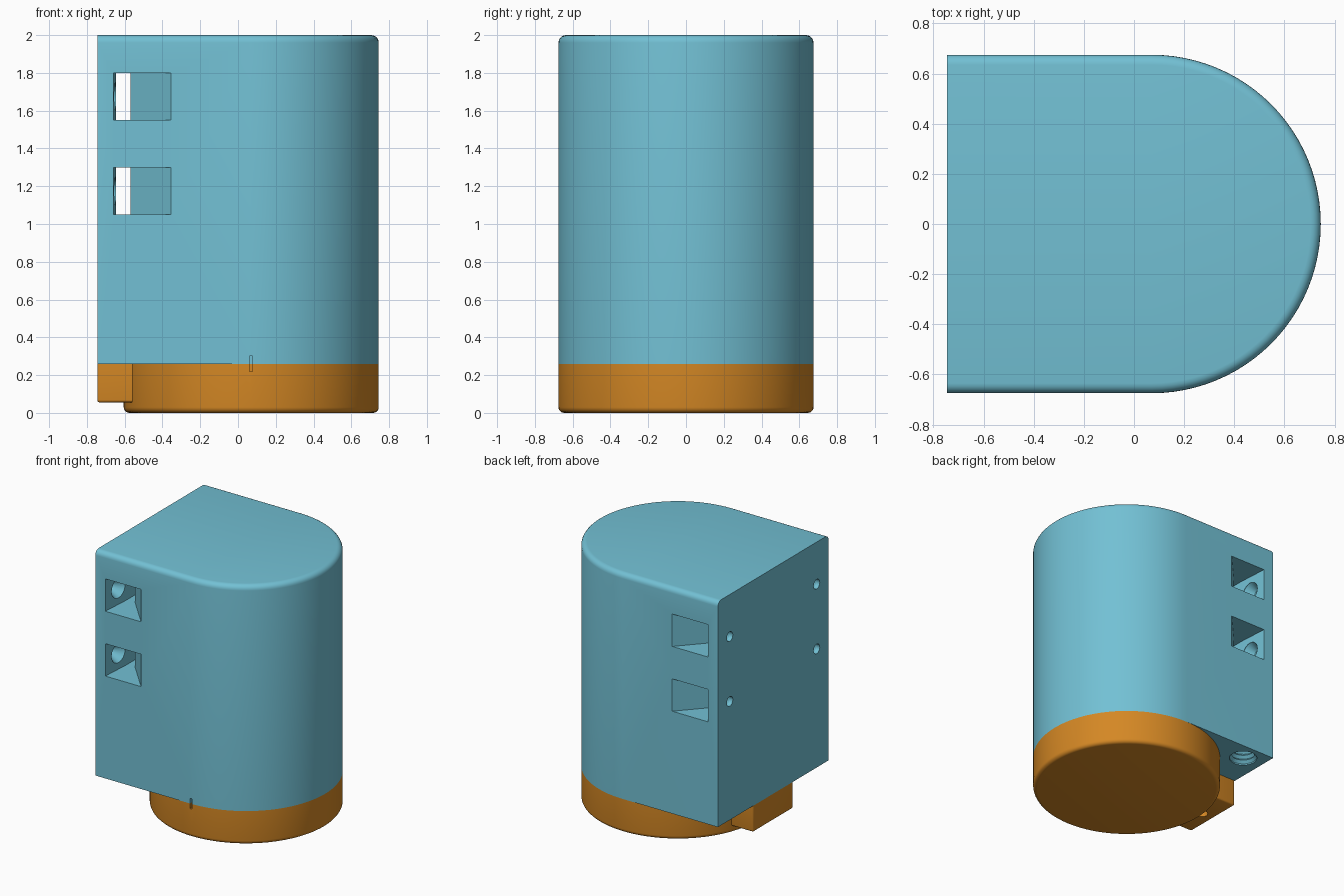
import bpy, bmesh
from math import sin, cos, pi, radians
from mathutils import Matrix

if "Cube" in bpy.data.objects:
    bpy.data.objects.remove(bpy.data.objects["Cube"])

LEFT, CX, R = -0.745, 0.07, 0.675      # flat back plate, round centre, radius
SEAM, TOP = 0.26, 2.0


def material(name, rgb):
    m = bpy.data.materials.new(name)
    m.use_nodes = True
    m.diffuse_color = (*rgb, 1)
    m.node_tree.nodes["Principled BSDF"].inputs["Base Color"].default_value = (*rgb, 1)
    return m


teal = material("teal", (0.17, 0.53, 0.66))
orange = material("orange", (0.66, 0.245, 0.018))


def finish(bm, name, mat):
    bmesh.ops.recalc_face_normals(bm, faces=bm.faces)
    me = bpy.data.meshes.new(name)
    bm.to_mesh(me)
    bm.free()
    ob = bpy.data.objects.new(name, me)
    bpy.context.collection.objects.link(ob)
    me.materials.append(mat)
    return ob


def prism(outline, z0, z1):
    bm = bmesh.new()
    face = bm.faces.new([bm.verts.new((x, y, z0)) for x, y in outline])
    out = bmesh.ops.extrude_face_region(bm, geom=[face])["geom"]
    bmesh.ops.translate(bm, verts=[v for v in out if isinstance(v, bmesh.types.BMVert)],
                        vec=(0, 0, z1 - z0))
    return bm


def lathe(profile, sides, matrix):
    """Closed solid of revolution from (radius, height) points."""
    bm = bmesh.new()
    rings = [[bm.verts.new((r * cos(2 * pi * i / sides), r * sin(2 * pi * i / sides), z))
              for i in range(sides)] for r, z in profile]
    for a, b in zip(rings, rings[1:]):
        for i in range(sides):
            j = (i + 1) % sides
            bm.faces.new((a[i], a[j], b[j], b[i]))
    bm.faces.new(rings[0])
    bm.faces.new(rings[-1])
    bm.transform(matrix)
    return bm


def box(x0, x1, y0, y1, z0, z1):
    return prism([(x0, y0), (x1, y0), (x1, y1), (x0, y1)], z0, z1)


def cut(ob, bm, mat):
    cutter = finish(bm, "cutter", mat)
    mod = ob.modifiers.new("cut", "BOOLEAN")
    mod.operation, mod.solver, mod.object = "DIFFERENCE", "EXACT", cutter
    bpy.context.view_layer.objects.active = ob
    bpy.ops.object.modifier_apply(modifier=mod.name)
    bpy.data.objects.remove(cutter)


def smooth(ob):
    bpy.ops.object.select_all(action="DESELECT")
    ob.select_set(True)
    bpy.context.view_layer.objects.active = ob
    bpy.ops.object.shade_smooth_by_angle(angle=radians(30))


# Main housing: D-shaped prism, top rim rounded except along the flat plate
steps = 48
outline = [(CX + R * cos(a), R * sin(a))
           for a in (-pi / 2 + pi * i / steps for i in range(steps + 1))]
outline += [(LEFT, R), (LEFT, -R)]
bm = prism(outline, SEAM, TOP)
rim = [e for e in bm.edges
       if all(v.co.z > TOP - 0.01 for v in e.verts)
       and not all(v.co.x < LEFT + 0.01 for v in e.verts)]
bmesh.ops.bevel(bm, geom=rim, offset=0.04, segments=5, profile=0.5, affect="EDGES")
housing = finish(bm, "housing", teal)

# Two side-to-side channels with flared mouths, each with two screw holes
mouth = [(-0.66, -0.8), (-0.66, -0.675), (-0.645, -0.44), (-0.645, 0.44), (-0.66, 0.675),
         (-0.66, 0.8), (-0.355, 0.8), (-0.355, 0.675), (-0.57, 0.44), (-0.57, -0.44),
         (-0.355, -0.675), (-0.355, -0.8)]
for z in (1.175, 1.675):
    cut(housing, prism(mouth, z - 0.125, z + 0.125), teal)
    for side in (-1, 1):
        along_x = Matrix.Translation((LEFT, side * 0.53, z)) @ Matrix.Rotation(pi / 2, 4, "Y")
        screw = [(0.037, -0.05), (0.037, 0.03), (0.075, 0.09), (0.075, 0.11)]
        cut(housing, lathe(screw, 24, along_x), teal)

# Threaded sockets under the plate corners
thread = [(0.1, -0.05), (0.1, 0.01)]
for i in range(5):
    thread += [(0.08, 0.03 + i * 0.04), (0.1, 0.05 + i * 0.04)]
for side in (-1, 1):
    cut(housing, lathe(thread, 32, Matrix.Translation((-0.58, side * 0.535, SEAM))), teal)

# Round base cap with a softened bottom rim
r = 0.03
profile = [(R - r + r * sin(a), r - r * cos(a)) for a in (pi / 2 * i / 5 for i in range(6))]
base = finish(lathe(profile + [(R, SEAM)], 96, Matrix.Translation((CX, 0, 0))),
              "base_cap", orange)

# Latch tab joined to the cap, with a small hole underneath
bm = box(LEFT, -0.45, -0.245, 0.245, 0.055, SEAM)
low = [e for e in bm.edges if any(v.co.z < 0.1 for v in e.verts)
       and any(v.co.x < LEFT + 0.01 for v in e.verts)]
bmesh.ops.bevel(bm, geom=low, offset=0.014, segments=3, profile=0.5, affect="EDGES")
tab = finish(bm, "latch_tab", orange)
pin = [(0.043, 0), (0.043, 0.2)]
cut(tab, lathe(pin, 24, Matrix.Translation((-0.64, 0, 0))), orange)

# Alignment notch across the seam at the front
for ob, mat in ((housing, teal), (base, orange)):
    cut(ob, box(CX - 0.008, CX + 0.008, -0.75, -0.65, 0.22, 0.3), mat)

for ob in (housing, base, tab):
    smooth(ob)
